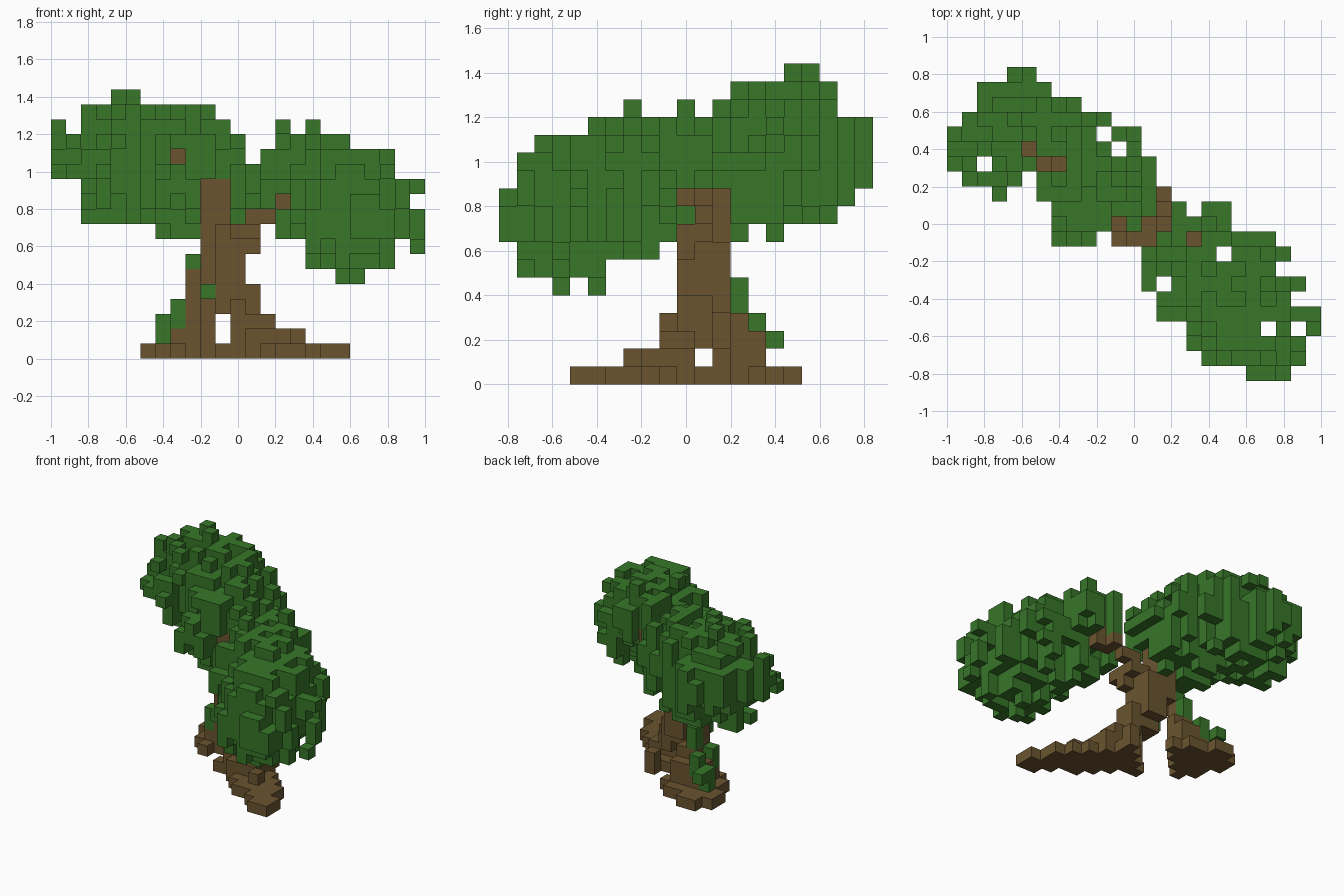
import bpy, bmesh, math, random
from mathutils import Vector

random.seed(5)
S = 0.08                              # block size
ORIGIN = Vector((-1, -0.84, 0))

if "Cube" in bpy.data.objects:
    bpy.data.objects.remove(bpy.data.objects["Cube"], do_unlink=True)


def material(name, color):
    m = bpy.data.materials.new(name)
    m.use_nodes = True
    m.diffuse_color = color
    m.node_tree.nodes["Principled BSDF"].inputs["Base Color"].default_value = color
    return m


LEAF = material("leaf green", (0.038, 0.18, 0.022, 1))
BARK = material("bark brown", (0.145, 0.088, 0.03, 1))


def cell(p):
    return tuple(math.floor((a - o) / S) for a, o in zip(p, ORIGIN))


def center(c):
    return ORIGIN + (Vector(c) + Vector((0.5, 0.5, 0.5))) * S


def cells_in(lo, hi):
    a, b = cell(lo), cell(hi)
    return [(i, j, k) for i in range(a[0], b[0] + 1)
            for j in range(a[1], b[1] + 1) for k in range(max(0, a[2]), b[2] + 1)]


def clump(c, r, rough):
    """Blocks of a ragged ellipsoid with short upright tufts."""
    c, r = Vector(c), Vector(r)
    out, noise = set(), {}
    for q in cells_in(c - r * 1.3, c + r * 1.3):
        d = center(q) - c
        dist = sum(abs(d[n] / r[n]) ** 2.2 for n in range(3)) ** (1 / 2.2)
        key = (q[0], q[1], q[2] // 2)
        if key not in noise:
            noise[key] = random.uniform(-rough, rough * 0.5)
        if dist < 1 + noise[key]:
            out.add(q)
    return out


def limb(points, radii):
    """Blocks along a tapering path."""
    out = set()
    for a, b, ra, rb in zip(points, points[1:], radii, radii[1:]):
        a, b = Vector(a), Vector(b)
        for n in range(25):
            t = n / 24
            p, r = a.lerp(b, t), ra + (rb - ra) * t
            e = Vector((r, r, r))
            out |= {q for q in cells_in(p - e, p + e) if (center(q) - p).length <= r}
            out.add(cell(p))
    return out


def root(start, end, width, height, power):
    """Ridge of block columns that drops away from the trunk."""
    a, b = Vector(start), Vector(end)
    axis = b - a
    out = set()
    for q in cells_in((-1, -0.8, 0.01), (0.99, 0.8, 0.01)):
        p = center(q).to_2d()
        t = (p - a).dot(axis) / axis.length_squared
        if -0.2 <= t <= 1.02:
            off = (p - a - axis * t).length
            w = width * (1.1 - 0.65 * max(t, 0))
            if off < w:
                h = height * (1 - max(t, 0)) ** power * (1 - 0.7 * off / w)
                out |= {(q[0], q[1], k) for k in range(max(1, round(h / S)))}
    return out


def within(value, steps, position):
    """Checks a block against a stepped profile of (start, low, high)."""
    for start, low, high in reversed(steps):
        if position >= start:
            return low <= value <= high
    return False


def trim(cells, front, side, plan):
    """Trims a crown to its front, side and plan outlines, in blocks."""
    return {c for c in cells if within(c[2], front, c[0]) and within(c[2], side, c[1])
            and within(c[0], plan, c[1])}


def build(name, cells, mat, solid):
    """Block mesh with only the outer faces."""
    bm = bmesh.new()
    verts = {}

    def vert(p):
        if p not in verts:
            verts[p] = bm.verts.new(ORIGIN + Vector(p) * S)
        return verts[p]

    for c in sorted(cells):
        for ax in range(3):
            u, v = (ax + 1) % 3, (ax + 2) % 3
            for side in (0, 1):
                near = list(c)
                near[ax] += 2 * side - 1
                if tuple(near) in solid:
                    continue
                ring = []
                for du, dv in ((0, 0), (1, 0), (1, 1), (0, 1)):
                    p = list(c)
                    p[ax] += side
                    p[u] += du
                    p[v] += dv
                    ring.append(vert(tuple(p)))
                bm.faces.new(ring if side else ring[::-1])
    me = bpy.data.meshes.new(name)
    bm.to_mesh(me)
    bm.free()
    me.materials.append(mat)
    bpy.context.collection.objects.link(bpy.data.objects.new(name, me))


# trunk, fork and two branches
trunk = limb([(0.03, 0, 0.1), (0, 0.03, 0.3), (-0.08, 0.09, 0.5), (-0.08, 0.09, 0.62)],
             [0.13, 0.11, 0.12, 0.12])
trunk |= limb([(-0.12, 0.12, 0.65), (-0.12, 0.12, 0.9), (-0.32, 0.24, 1.06), (-0.44, 0.32, 1.1),
               (-0.56, 0.4, 1.16)], [0.1, 0.08, 0.05, 0.04, 0.04])
trunk |= limb([(0, 0.06, 0.66), (0.08, 0.08, 0.74), (0.16, 0.08, 0.76), (0.24, 0.06, 0.84),
               (0.32, -0.08, 0.92), (0.5, -0.4, 0.92)], [0.08, 0.06, 0.05, 0.04, 0.04, 0.04])
trunk |= set(cells_in((0, -0.08, 0.68), (0.08, 0, 0.68))) | set(cells_in((0, 0, 0.6), (0.08, 0, 0.6)))

# long front root, and the separate back root that leans on the trunk
long_root = root((0.06, 0.02), (0.58, -0.49), 0.165, 0.36, 1.4)
back_root = root((-0.22, 0.22), (-0.47, 0.47), 0.2, 0.4, 1.2)
back_root |= limb([(-0.24, 0.24, 0.1), (-0.24, 0.2, 0.3), (-0.24, 0.16, 0.44)], [0.09, 0.05, 0.04])


# the arch between the roots
def in_arch(c):
    p = center(c)
    strip = 0.04 < (p.y - p.x) / math.sqrt(2) < 0.2
    return c[2] < 3 and (strip or c[0] == 11 and c[2] > 0 or c[1] == 11 and c[2] == 1)


trunk, long_root, back_root = ({c for c in part if not in_arch(c)}
                               for part in (trunk, long_root, back_root))

# moss columns on the back root: x, y, bottom, top
moss = set()
for x, y, lo, hi in [(-0.4, 0.4, 0.2, 0.2), (-0.4, 0.32, 0.12, 0.2), (-0.32, 0.32, 0.2, 0.28),
                     (-0.32, 0.2, 0.2, 0.28), (-0.24, 0.24, 0.36, 0.44),
                     (-0.24, 0.16, 0.52, 0.52), (-0.16, 0, 0.36, 0.36)]:
    moss |= set(cells_in((x, y, lo), (x, y, hi)))

# crowns
back_crown = clump((-0.59, 0.48, 1.06), (0.36, 0.34, 0.35), 0.42)
back_crown |= clump((-0.28, 0.33, 1.02), (0.36, 0.3, 0.38), 0.4)
back_crown |= clump((-0.18, 0.12, 0.94), (0.33, 0.24, 0.29), 0.36)
front_crown = clump((0.62, -0.53, 0.8), (0.35, 0.31, 0.36), 0.42)
front_crown |= clump((0.43, -0.29, 0.9), (0.39, 0.28, 0.33), 0.4)
front_crown |= clump((0.34, -0.02, 1.0), (0.22, 0.16, 0.24), 0.36)
back_crown = trim(
    back_crown,
    [(0, 12, 14), (2, 9, 16), (7, 8, 16), (12, 9, 14), (13, 12, 12), (14, 1, 0)],
    [(9, 8, 14), (12, 8, 16), (16, 9, 16), (19, 10, 14), (20, 11, 13)],
    [(9, 7, 9), (10, 6, 12), (11, 7, 13), (12, 6, 13), (13, 1, 13), (14, 0, 13), (15, 0, 12),
     (17, 1, 11), (18, 2, 8), (19, 2, 6), (20, 4, 5)])
front_crown = trim(
    front_crown,
    [(12, 12, 12), (13, 10, 12), (14, 10, 13), (15, 8, 14), (17, 6, 14), (20, 6, 13), (23, 8, 11)],
    [(0, 7, 10), (1, 6, 12), (2, 6, 13), (5, 6, 14), (6, 7, 14), (9, 8, 14), (10, 11, 14),
     (11, 9, 14), (12, 1, 0)],
    [(0, 20, 22), (1, 17, 23), (2, 16, 23), (3, 16, 24), (4, 14, 24), (5, 14, 22), (6, 13, 23),
     (7, 13, 21), (8, 13, 22), (9, 12, 21), (10, 12, 18), (11, 13, 18)])

# loose tufts at the crown edges
for p in [(-0.96, 0.48, 1.24), (-0.96, 0.4, 1.08), (-0.96, 0.32, 1), (-0.96, 0.48, 1.16),
          (-0.88, 0.4, 1.08), (-0.88, 0.48, 1.16), (-0.88, 0.32, 1), (-0.88, 0.24, 1),
          (-0.8, 0.32, 1.4), (-0.64, 0.56, 1.4), (-0.56, 0.48, 1.4), (-0.64, 0.8, 1.0),
          (-0.56, 0.8, 0.95), (-0.56, 0.8, 1.16), (-0.72, 0.16, 1.0), (0, 0.48, 1.08),
          (0, 0.4, 1.0), (-0.08, 0.48, 1.08), (0.08, 0.32, 1.0), (0.08, 0.24, 1.0)]:
    back_crown.add(cell(p))
for p in [(0.96, -0.48, 0.92), (0.96, -0.56, 0.6), (0.96, -0.48, 0.68), (0.88, -0.32, 0.84),
          (0.64, -0.8, 0.84), (0.72, -0.8, 0.76), (0.8, -0.8, 0.68), (0.56, -0.56, 0.44),
          (0.64, -0.4, 0.44), (0.24, -0.24, 1.24), (0.4, 0, 1.24), (0.72, -0.08, 0.92),
          (0.8, -0.16, 0.92), (0.08, -0.32, 0.92), (0.08, -0.24, 1.0)]:
    front_crown.add(cell(p))

# openings: shafts down to the branches, and clear space around the fork
gaps = set()
for x, y in [(-0.56, 0.4), (-0.48, 0.32), (-0.4, 0.32), (-0.8, 0.32), (-0.56, 0.24),
             (-0.16, 0.48), (-0.08, 0.4), (-0.08, 0), (0, -0.08), (0.08, -0.08),
             (0.08, 0), (0.16, 0), (0.16, 0.08), (0.32, -0.08), (0.32, 0.08), (0.48, -0.16),
             (0.16, -0.32), (0.72, -0.56), (0.88, -0.56)]:
    gaps |= set(cells_in((x, y, 0.4), (x, y, 1.42)))
for lo, hi in [((-0.16, -0.2, 0.6), (-0.08, 0.08, 0.92)), ((0, -0.2, 0.6), (0.16, 0.2, 0.78)),
               ((-0.32, -0.2, 0.84), (-0.32, 0.16, 0.84)), ((-0.32, -0.2, 1.08), (-0.32, 0.2, 1.08)),
               ((0.24, -0.6, 0.84), (0.24, -0.02, 0.84)), ((0, 0.08, 0.6), (0.6, 0.16, 0.84))]:
    gaps |= set(cells_in(lo, hi))

back_crown -= gaps | trunk
front_crown -= gaps | trunk | back_crown
trunk -= moss
long_root -= trunk
back_root -= trunk | long_root | moss
solid = trunk | long_root | back_root | moss | back_crown | front_crown
for name, part, mat in [("trunk", trunk, BARK), ("long_root", long_root, BARK),
                        ("back_root", back_root, BARK), ("moss", moss, LEAF),
                        ("back_crown", back_crown, LEAF), ("front_crown", front_crown, LEAF)]:
    build(name, part, mat, solid)
